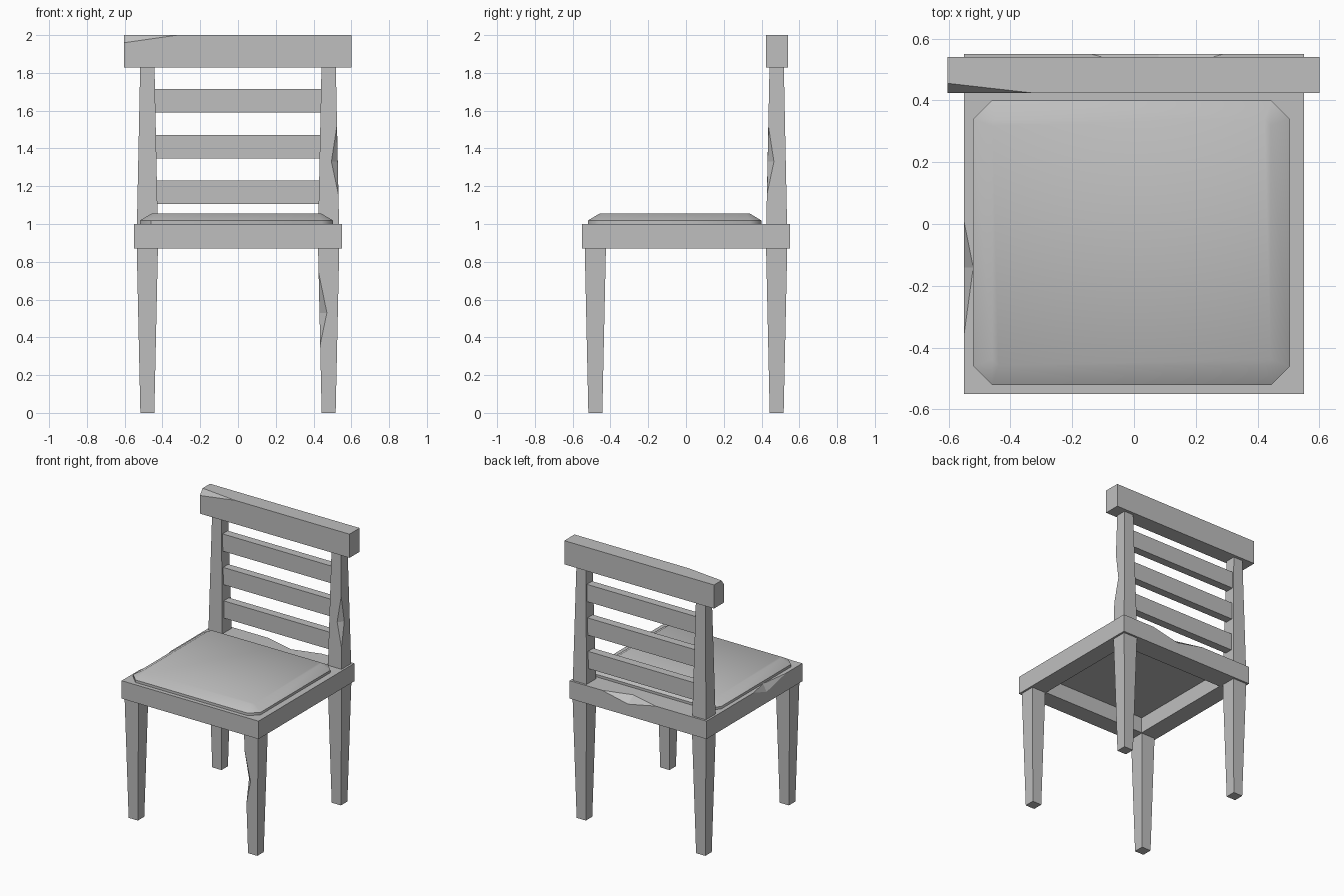
import bpy, bmesh, math
from mathutils import Vector

cube = bpy.data.objects.get("Cube")
if cube:
    bpy.data.objects.remove(cube, do_unlink=True)

grey = bpy.data.materials.new("plain grey")
grey.use_nodes = True
colour = (0.52, 0.52, 0.52, 1)
grey.diffuse_color = colour
grey.node_tree.nodes["Principled BSDF"].inputs["Base Color"].default_value = colour


def solid(name, points):
    """Closed convex part around the given points."""
    bm = bmesh.new()
    for p in points:
        bm.verts.new(p)
    bmesh.ops.convex_hull(bm, input=bm.verts[:])
    bmesh.ops.dissolve_limit(bm, angle_limit=math.radians(0.5), verts=bm.verts[:], edges=bm.edges[:])
    bmesh.ops.recalc_face_normals(bm, faces=bm.faces[:])
    mesh = bpy.data.meshes.new(name)
    bm.to_mesh(mesh)
    bm.free()
    mesh.materials.append(grey)
    obj = bpy.data.objects.new(name, mesh)
    bpy.context.collection.objects.link(obj)
    return obj


def box_points(x, y, z):
    return [(a, b, c) for a in x for b in y for c in z]


def post_points(cx, cy, low, high):
    """Tapered square post: low and high are (z, half width)."""
    return [(cx + i * h, cy + j * h, z) for z, h in (low, high) for i in (-1, 1) for j in (-1, 1)]


def cut(obj, points):
    """Remove the convex volume around the points from a part."""
    cutter = solid("cutter", points)
    cutter.hide_render = True
    mod = obj.modifiers.new("cut", "BOOLEAN")
    mod.operation, mod.solver, mod.object = "DIFFERENCE", "EXACT", cutter
    bpy.context.view_layer.objects.active = obj
    bpy.ops.object.modifier_apply(modifier=mod.name)
    bpy.data.objects.remove(cutter, do_unlink=True)


def chip(obj, start, end, middle, in_a, in_b):
    """Worn diamond-shaped nick on an edge, cut inward along two faces."""
    m, a, b = Vector(middle), Vector(in_a), Vector(in_b)
    cut(obj, [start, end, m + a, m + b, m - a - b])


# Seat frame: an open ring with worn top edges
frame = solid("seat_frame", box_points((-.55, .55), (-.55, .55), (.87, 1)))
cut(frame, box_points((-.42, .42), (-.42, .395), (.8, 1.1)))
chip(frame, (-.55, -.36, 1), (-.55, .01, 1), (-.55, -.14, 1), (.03, 0, 0), (0, 0, -.05))
chip(frame, (-.14, .55, 1), (.29, .55, 1), (.08, .55, 1), (0, -.06, 0), (0, 0, -.045))

# Cushion: chamfered pad, softly shaded
pad = []
for z, inset, corner in ((.985, 0, .06), (1.018, 0, .06), (1.055, .062, .02)):
    hx, hy = .512 - inset, .46 - inset
    for sx in (-1, 1):
        for sy in (-1, 1):
            pad.append((-.008 + sx * (hx - corner), -.06 + sy * hy, z))
            pad.append((-.008 + sx * hx, -.06 + sy * (hy - corner), z))
cushion = solid("cushion", pad)
bpy.ops.object.select_all(action="DESELECT")
cushion.select_set(True)
bpy.context.view_layer.objects.active = cushion
bpy.ops.object.shade_smooth_by_angle(angle=math.radians(45))

# Legs and back uprights
parts = {}
for side, sx in (("left", 1), ("right", -1)):
    for end, sy in (("front", -1), ("back", 1)):
        name = f"{end}_{side}_leg"
        parts[name] = solid(name, post_points(sx * .48, sy * .48, (0, .037), (.87, .056)))
    name = f"{side}_upright"
    parts[name] = solid(name, post_points(sx * .48, .48, (1, .055), (1.83, .038)))
chip(parts["left_upright"], (.531, .429, 1.15), (.523, .437, 1.53),
     (.528, .432, 1.33), (-.034, 0, 0), (0, .034, 0))
chip(parts["front_left_leg"], (.435, -.525, .36), (.426, -.534, .75),
     (.431, -.529, .53), (.04, 0, 0), (0, .04, 0))

# Back slats
for i in range(3):
    z = 1.105 + i * .242
    solid(f"back_slat_{i + 1}", box_points((-.45, .45), (.45, .51), (z, z + .125)))

# Top rail with one worn corner
rail = solid("top_rail", box_points((-.603, .6), (.423, .54), (1.828, 2)))
cut(rail, [(-.32, .423, 2), (-.603, .423, 1.96), (-.603, .455, 2),
           (-.62, .423, 1.957), (-.62, .457, 2), (-.62, .39, 2.04), (-.603, .39, 2.04)])
